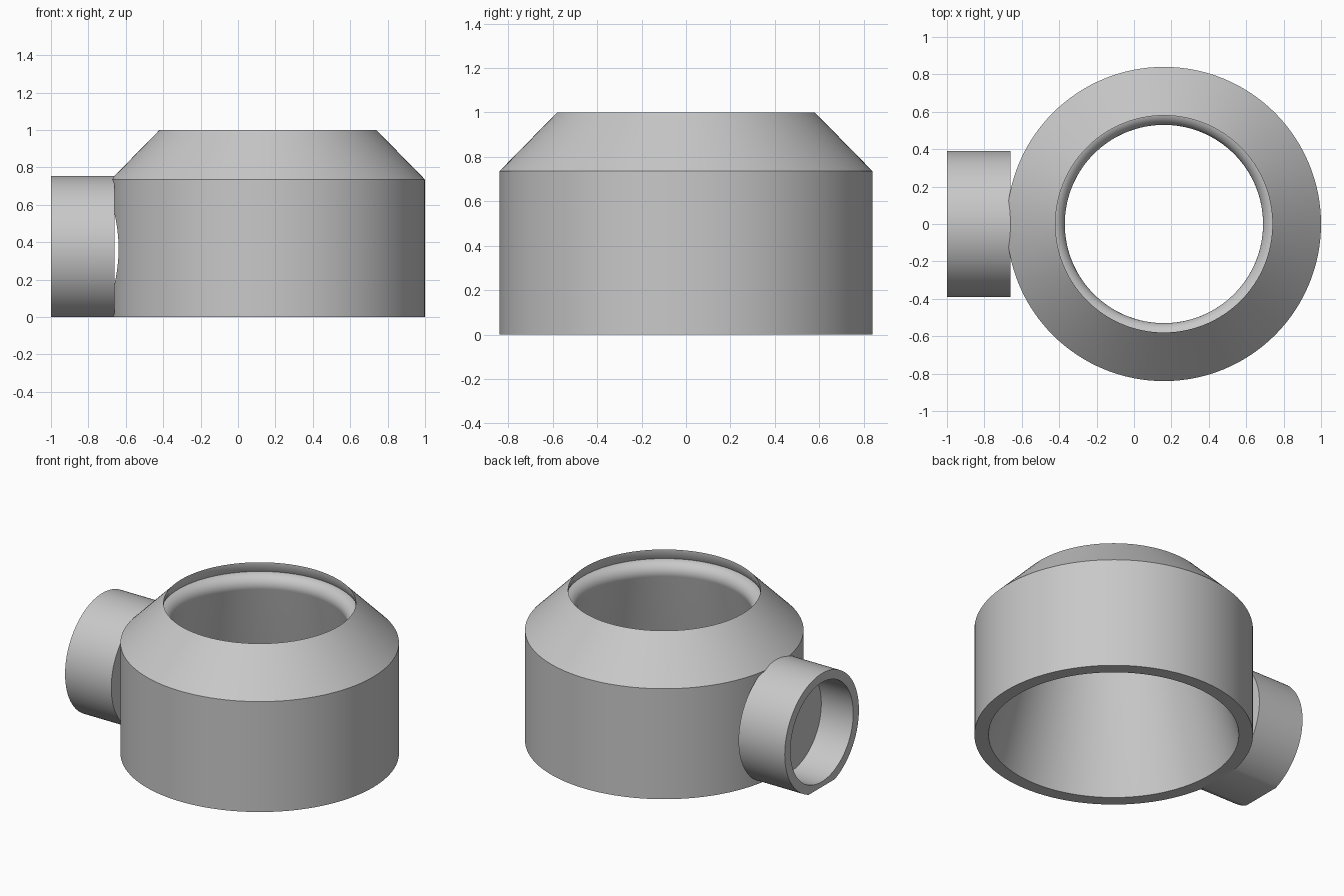
import bpy, bmesh, math
from mathutils import Matrix, Vector

cube = bpy.data.objects.get("Cube")
if cube:
    bpy.data.objects.remove(cube)

BODY_X = 0.16                 # axis of the round housing
PORT_Z = 0.365                # height of the side port axis
PORT_R, BORE_R = 0.39, 0.33
PORT_END = -0.66
SEGMENTS = 128

grey = bpy.data.materials.new("plain grey")
grey.use_nodes = True
colour = (0.58, 0.58, 0.58, 1)
grey.diffuse_color = colour
grey.node_tree.nodes["Principled BSDF"].inputs["Base Color"].default_value = colour


def lathe(profile):
    """Spin a closed (radius, height) profile round z."""
    bm = bmesh.new()
    verts = [bm.verts.new((r, 0, z)) for r, z in profile]
    edges = [bm.edges.new((v, verts[i - 1])) for i, v in enumerate(verts)]
    bmesh.ops.spin(bm, geom=verts + edges, axis=(0, 0, 1), cent=(0, 0, 0),
                   angle=math.tau, steps=SEGMENTS, use_merge=True)
    bmesh.ops.remove_doubles(bm, verts=bm.verts, dist=1e-5)
    bmesh.ops.recalc_face_normals(bm, faces=bm.faces)
    return bm


def port_cylinder(radius, x_start, x_end):
    """Solid cylinder along the port axis."""
    bm = bmesh.new()
    place = (Matrix.Translation(((x_start + x_end) / 2, 0, PORT_Z))
             @ Matrix.Rotation(math.pi / 2, 4, 'Y'))
    bmesh.ops.create_cone(bm, cap_ends=True, segments=SEGMENTS, radius1=radius,
                          radius2=radius, depth=x_end - x_start, matrix=place)
    return bm


def make_object(name, bm):
    mesh = bpy.data.meshes.new(name)
    bm.to_mesh(mesh)
    bm.free()
    mesh.materials.append(grey)
    obj = bpy.data.objects.new(name, mesh)
    bpy.context.collection.objects.link(obj)
    return obj


def select_only(obj):
    bpy.ops.object.select_all(action='DESELECT')
    obj.select_set(True)
    bpy.context.view_layer.objects.active = obj


def cut_round(obj, radius, x_end):
    """Cut a blind round recess along x, ending at x_end."""
    cutter = make_object("recess_cutter", port_cylinder(radius, -1.3, x_end))
    cutter.hide_render = True
    mod = obj.modifiers.new("recess", 'BOOLEAN')
    mod.operation = 'DIFFERENCE'
    mod.solver = 'EXACT'
    mod.object = cutter
    select_only(obj)
    bpy.ops.object.modifier_apply(modifier=mod.name)
    bpy.data.objects.remove(cutter)


# Housing: straight wall, sloped shoulder, rounded lip blending into a conical inside
lip_r, lip_z, lip_size = 0.60, 0.86, 0.07
lip = [(lip_r - lip_size * math.sin(a), lip_z + lip_size * math.cos(a))
       for a in (math.radians(7.5 * i) for i in range(15))]
profile = [(0.755, 0), (0.84, 0), (0.84, 0.735), (0.58, 1), (0.58, 0.97)] + lip
bm = lathe(profile)
bmesh.ops.translate(bm, verts=bm.verts, vec=(BODY_X, 0, 0))
housing = make_object("housing", bm)
cut_round(housing, PORT_R, PORT_END)
cut_round(housing, 0.26, -0.62)

# Side port: short blind socket with its underside trimmed flat at the ground
bm = port_cylinder(PORT_R, -1, PORT_END)
cut = bmesh.ops.bisect_plane(bm, geom=bm.verts[:] + bm.edges[:] + bm.faces[:],
                             plane_co=Vector((0, 0, 0)), plane_no=Vector((0, 0, 1)),
                             clear_inner=True)
rim = [g for g in cut["geom_cut"] if isinstance(g, bmesh.types.BMEdge)]
bmesh.ops.edgeloop_fill(bm, edges=rim)
bmesh.ops.recalc_face_normals(bm, faces=bm.faces)
port = make_object("side_port", bm)
cut_round(port, BORE_R, -0.765)

for obj in (housing, port):
    select_only(obj)
    bpy.ops.object.shade_smooth_by_angle(angle=math.radians(28))
